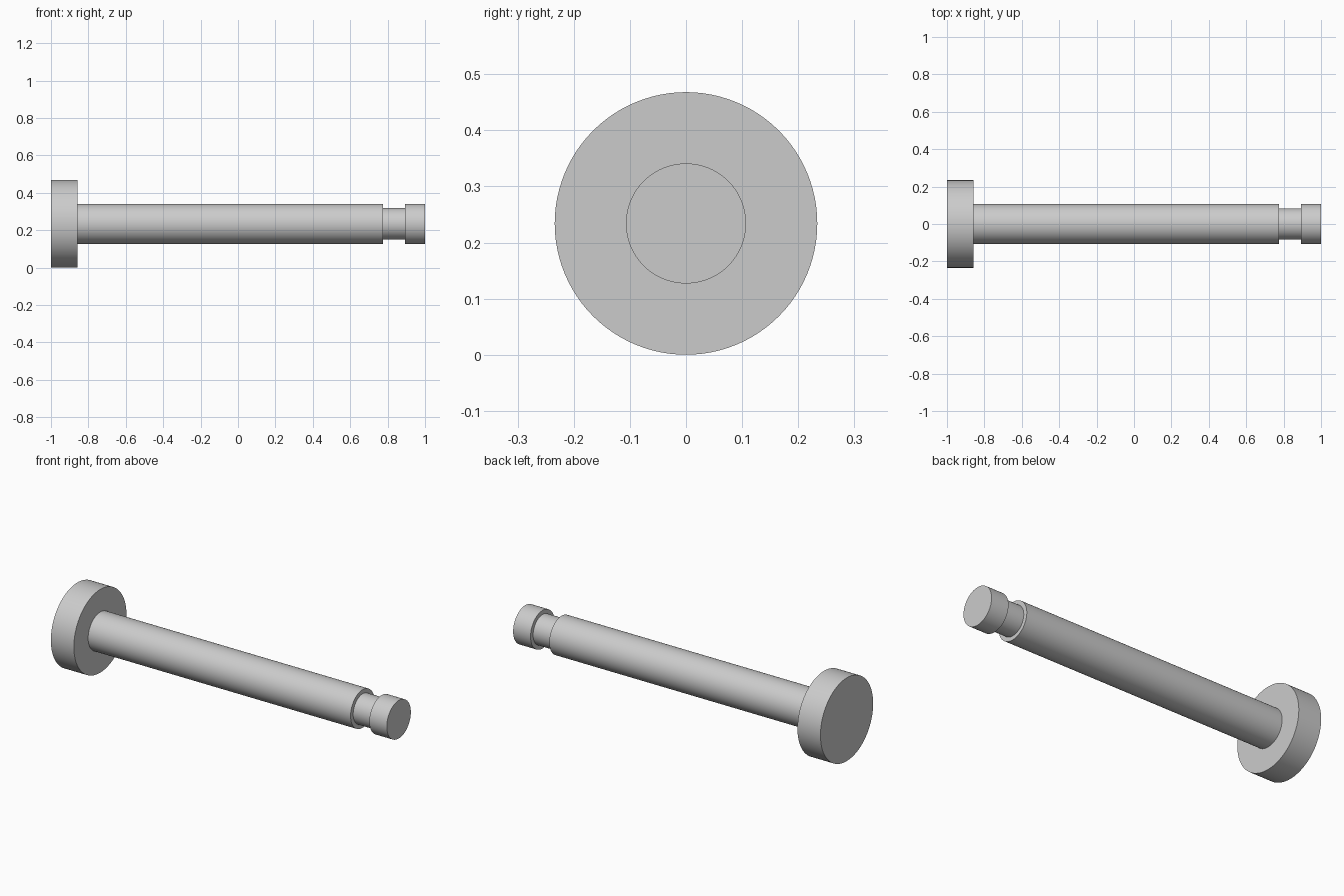
import bpy
import bmesh
import math
from mathutils import Matrix, Vector

SEGMENTS = 96
HEAD_R, SHAFT_R, GROOVE_R = 0.234, 0.107, 0.084

cube = bpy.data.objects.get("Cube")
if cube:
    bpy.data.objects.remove(cube, do_unlink=True)

# Plain grey metal
steel = bpy.data.materials.new("grey_steel")
steel.use_nodes = True
grey = (0.6, 0.6, 0.6, 1)
steel.diffuse_color = grey
steel.node_tree.nodes["Principled BSDF"].inputs["Base Color"].default_value = grey

# Turned sections along the pin: (start x, end x, radius)
sections = [
    (-1.0, -0.857, HEAD_R),    # flat head
    (-0.857, 0.775, SHAFT_R),  # shaft
    (0.775, 0.892, GROOVE_R),  # retaining groove
    (0.892, 1.0, SHAFT_R),     # end collar
]

# Sweep the stepped outline into rings, joined by walls and shoulders
bm = bmesh.new()
rings = []
for start, end, radius in sections:
    for x in (start, end):
        ring = []
        for i in range(SEGMENTS):
            turn = Matrix.Rotation(math.tau * i / SEGMENTS, 3, "X")
            ring.append(bm.verts.new(turn @ Vector((x, 0, radius))))
        rings.append(ring)
for a, b in zip(rings, rings[1:]):
    for i in range(SEGMENTS):
        j = (i + 1) % SEGMENTS
        bm.faces.new((a[i], a[j], b[j], b[i]))

# Flat end caps
bm.faces.new(rings[0])
bm.faces.new(rings[-1])
bmesh.ops.recalc_face_normals(bm, faces=bm.faces)

mesh = bpy.data.meshes.new("clevis_pin")
bm.to_mesh(mesh)
bm.free()
mesh.materials.append(steel)
pin = bpy.data.objects.new("clevis_pin", mesh)
pin.location.z = HEAD_R
bpy.context.collection.objects.link(pin)

# Smooth round walls, sharp shoulders
bpy.ops.object.select_all(action="DESELECT")
pin.select_set(True)
bpy.context.view_layer.objects.active = pin
bpy.ops.object.shade_smooth_by_angle(angle=math.radians(30))
